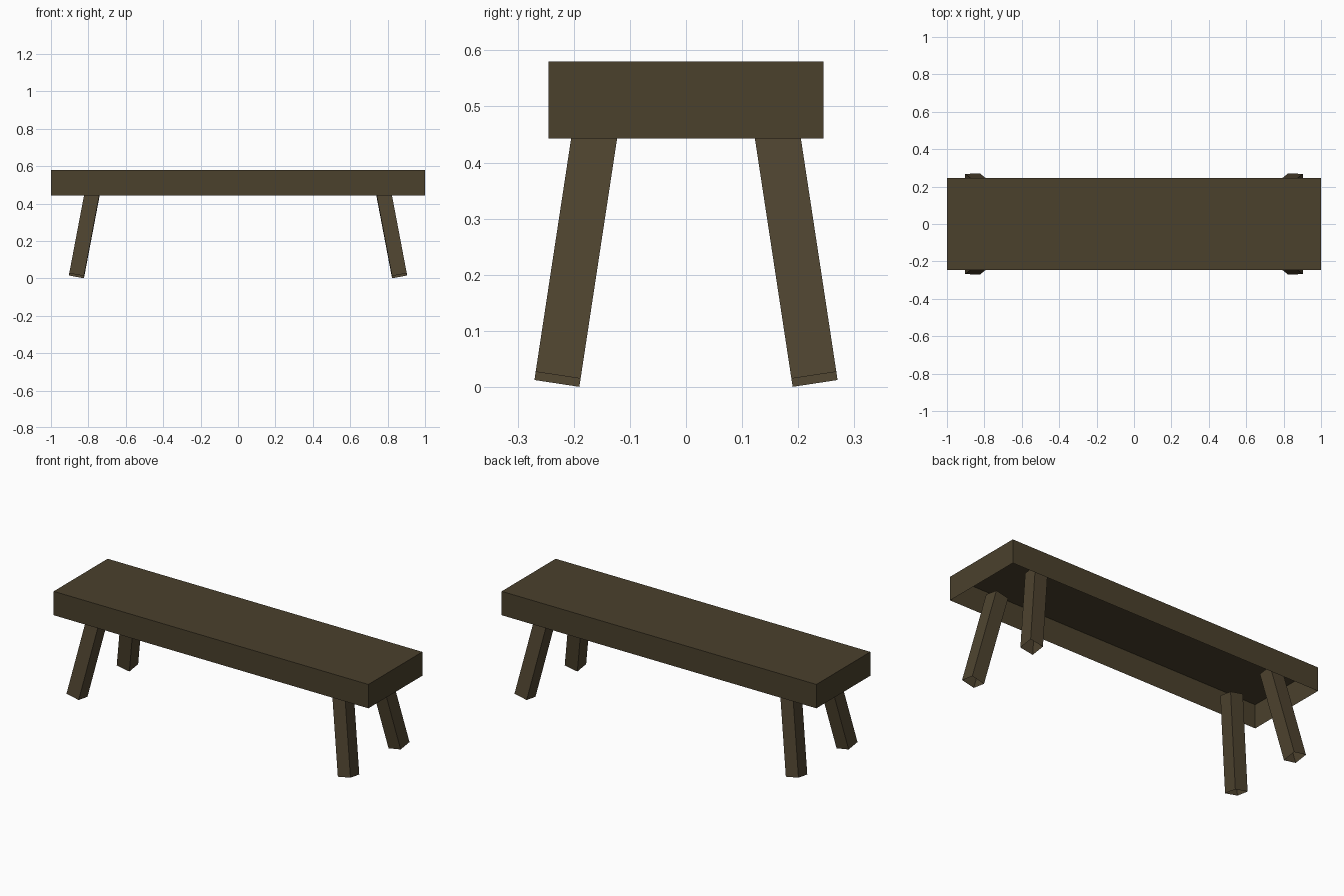
import bpy, bmesh
from mathutils import Vector, Matrix

if "Cube" in bpy.data.objects:
    bpy.data.objects.remove(bpy.data.objects["Cube"])


def material(name, rgb):
    m = bpy.data.materials.new(name)
    m.diffuse_color = (*rgb, 1.0)
    m.use_nodes = True
    m.node_tree.nodes["Principled BSDF"].inputs["Base Color"].default_value = m.diffuse_color
    return m


seat_wood = material("dark olive wood", (0.069, 0.052, 0.0255))
leg_wood = material("dark brown wood", (0.077, 0.057, 0.029))


def open_box(name, size, matrix, mat, open_ends=(-1,)):
    """Thin-shelled box; end faces along local z listed in open_ends are removed."""
    bm = bmesh.new()
    bmesh.ops.create_cube(bm, size=1.0)
    bm.normal_update()
    ends = [f for f in bm.faces if round(f.normal.z) in open_ends and abs(f.normal.z) > 0.5]
    bmesh.ops.delete(bm, geom=ends, context='FACES')
    bmesh.ops.transform(bm, matrix=matrix @ Matrix.Diagonal((*size, 1.0)), verts=bm.verts)
    bmesh.ops.recalc_face_normals(bm, faces=bm.faces)
    # keep the shell facing outwards
    centre = matrix.translation
    if sum((f.calc_center_median() - centre).dot(f.normal) for f in bm.faces) < 0:
        bmesh.ops.reverse_faces(bm, faces=bm.faces)
    me = bpy.data.meshes.new(name)
    bm.to_mesh(me)
    bm.free()
    me.materials.append(mat)
    ob = bpy.data.objects.new(name, me)
    bpy.context.collection.objects.link(ob)
    return ob


# seat: slab with an open underside
open_box("seat", (2.0, 0.49, 0.137), Matrix.Translation((0, 0, 0.5115)), seat_wood)

# four splayed square legs, open at the foot, tops hidden inside the seat
for sx, side in ((1, "right"), (-1, "left")):
    for sy, end in ((-1, "front"), (1, "back")):
        foot = Vector((sx * 0.863, sy * 0.229, 0.0137))
        top = foot + Vector((-sx * 0.19, -sy * 0.152, 1.0)) * 0.498
        w = (top - foot).normalized()
        v = Vector((0, 1, sy * 0.152)).normalized()
        u = v.cross(w).normalized()
        rot = Matrix((u, v, w)).transposed().to_4x4()
        open_box(f"{end}_{side}_leg", (0.08, 0.081, (top - foot).length),
                 Matrix.Translation((foot + top) / 2) @ rot, leg_wood)
